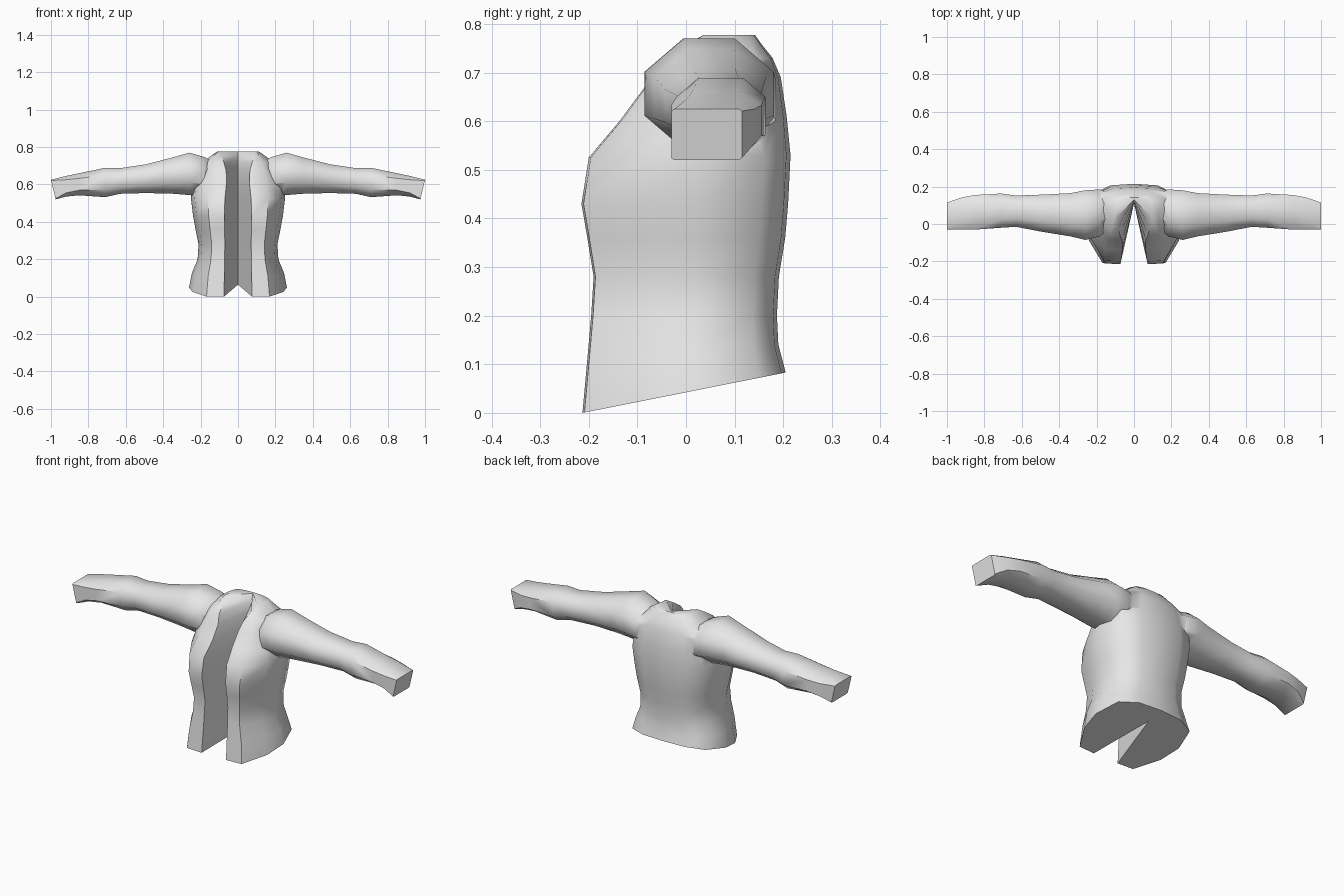
import bpy, bmesh

if "Cube" in bpy.data.objects:
    bpy.data.objects.remove(bpy.data.objects["Cube"])

cloth = bpy.data.materials.new("grey cloth")
cloth.diffuse_color = (0.8, 0.8, 0.8, 1)
cloth.use_nodes = True
cloth.node_tree.nodes["Principled BSDF"].inputs["Base Color"].default_value = cloth.diffuse_color


def loft(name, rings):
    """Skin a list of equal-length closed rings and cap both ends."""
    bm = bmesh.new()
    loops = [[bm.verts.new(p) for p in ring] for ring in rings]
    n = len(loops[0])
    for a, b in zip(loops, loops[1:]):
        for i in range(n):
            j = (i + 1) % n
            bm.faces.new((a[i], a[j], b[j], b[i]))
    bm.faces.new(loops[0])
    bm.faces.new(loops[-1])
    bmesh.ops.recalc_face_normals(bm, faces=bm.faces)
    mesh = bpy.data.meshes.new(name)
    bm.to_mesh(mesh)
    bm.free()
    mesh.materials.append(cloth)
    obj = bpy.data.objects.new(name, mesh)
    bpy.context.collection.objects.link(obj)
    return obj


def body_ring(zf, zb, w, yf, yb, notch, apex):
    """Torso section with a V-shaped front opening, tilted from zf to zb."""
    d = yb - yf
    half = [(notch, yf), (notch + (w - notch) * 0.5, yf + 0.01 * d),
            (0.92 * w, yf + 0.3 * d), (w, yf + 0.57 * d),
            (0.86 * w, yf + 0.87 * d), (0.5 * w, yf + 0.98 * d)]
    pts = [(0, apex)] + half + [(0, yb)] + [(-x, y) for x, y in reversed(half)]
    return [(x, y, zf + (zb - zf) * (y - yf) / d) for x, y in pts]


# Torso: front z, back z, half width, front y, back y, opening, opening depth
torso_sections = [
    (0.00, 0.083, 0.262, -0.213, 0.205, 0.075, 0.11),
    (0.11, 0.14, 0.246, -0.203, 0.19, 0.073, 0.11),
    (0.20, 0.20, 0.216, -0.195, 0.187, 0.072, 0.11),
    (0.28, 0.28, 0.211, -0.19, 0.191, 0.07, 0.11),
    (0.36, 0.36, 0.227, -0.203, 0.204, 0.072, 0.11),
    (0.43, 0.43, 0.24, -0.215, 0.21, 0.073, 0.11),
    (0.525, 0.53, 0.252, -0.2, 0.215, 0.07, 0.11),
    (0.60, 0.61, 0.245, -0.137, 0.207, 0.062, 0.11),
    (0.67, 0.69, 0.225, -0.085, 0.195, 0.063, 0.115),
    (0.715, 0.73, 0.185, -0.06, 0.178, 0.075, 0.12),
    (0.75, 0.755, 0.145, -0.01, 0.158, 0.085, 0.125),
    (0.777, 0.777, 0.11, 0.035, 0.142, 0.095, 0.13),
]
jacket = loft("jacket", [body_ring(*s) for s in torso_sections])


def sleeve_ring(side, x, y0, y1, z0, z1, c):
    """Chamfered rectangle; c is the chamfer fraction, cuff slants inward below."""
    dy, dz = (y1 - y0) * c, (z1 - z0) * c
    pts = [(y0 + dy, z0), (y1 - dy, z0), (y1, z0 + dz), (y1, z1 - dz),
           (y1 - dy, z1), (y0 + dy, z1), (y0, z1 - dz), (y0, z0 + dz)]
    slant = 0.025 if x == 1 else 0
    return [(side * (x - slant * (z1 - z) / (z1 - z0)), y, z) for y, z in pts]


# Sleeve: x, front y, back y, bottom z, top z, chamfer
sleeve_sections = [
    (0.13, -0.01, 0.16, 0.57, 0.72, 0.3),
    (0.18, -0.065, 0.185, 0.54, 0.747, 0.3),
    (0.26, -0.085, 0.18, 0.543, 0.77, 0.3),
    (0.34, -0.066, 0.165, 0.55, 0.747, 0.28),
    (0.49, -0.042, 0.157, 0.554, 0.708, 0.28),
    (0.63, -0.015, 0.152, 0.55, 0.687, 0.26),
    (0.71, -0.02, 0.163, 0.532, 0.689, 0.25),
    (0.85, -0.03, 0.155, 0.542, 0.66, 0.23),
    (0.92, -0.03, 0.142, 0.535, 0.645, 0.18),
    (1.0, -0.03, 0.115, 0.52, 0.625, 0.04),
]
bpy.context.view_layer.objects.active = jacket
for side, label in ((1, "right_sleeve"), (-1, "left_sleeve")):
    sleeve = loft(label, [sleeve_ring(side, *s) for s in sleeve_sections])
    # Sew the sleeve onto the torso
    mod = jacket.modifiers.new("join " + label, 'BOOLEAN')
    mod.operation = 'UNION'
    mod.solver = 'EXACT'
    mod.object = sleeve
    bpy.ops.object.modifier_apply(modifier=mod.name)
    bpy.data.objects.remove(sleeve)

jacket.select_set(True)
bpy.ops.object.shade_smooth_by_angle(angle=0.9)
